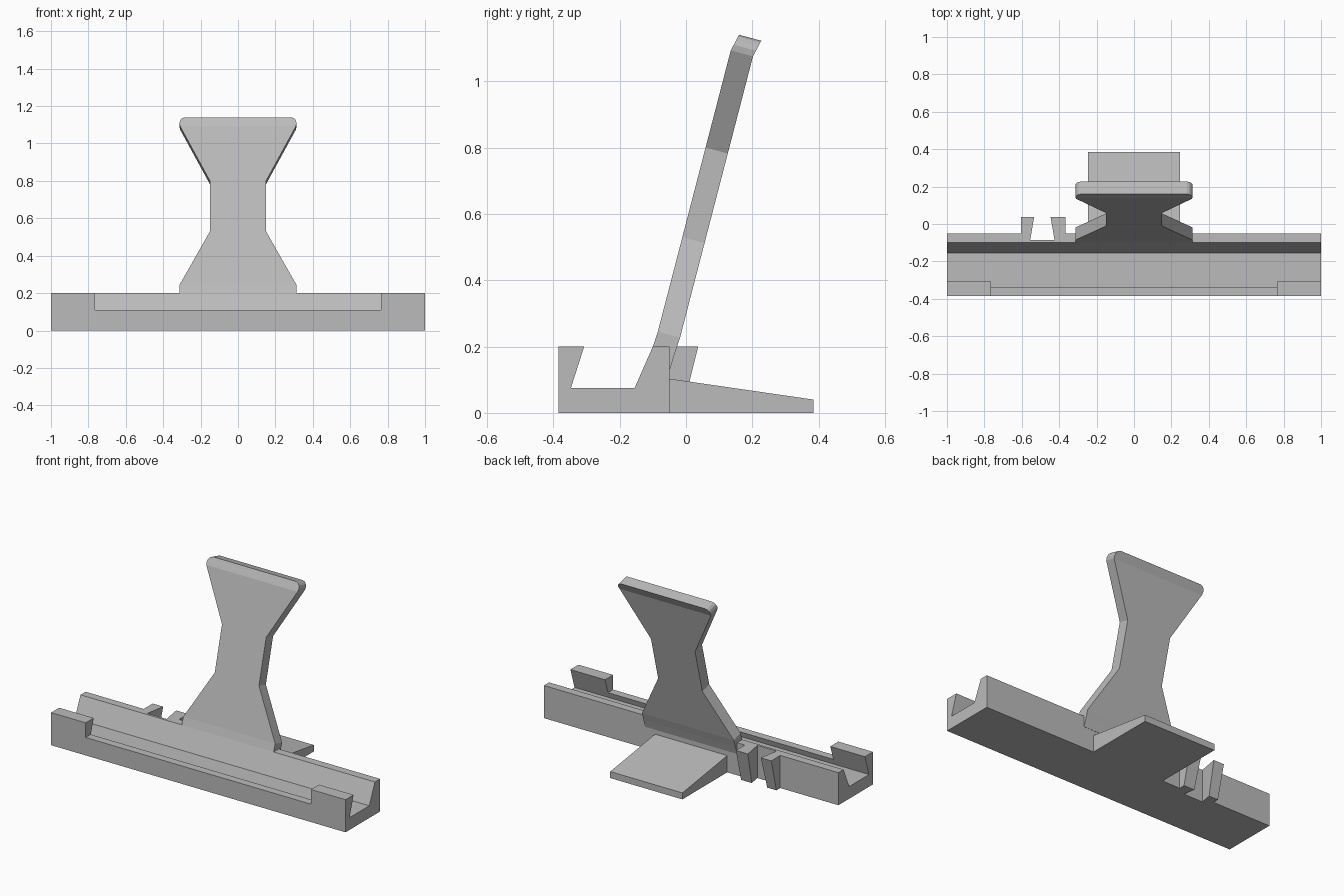
import bpy
import bmesh

cube = bpy.data.objects.get("Cube")
if cube:
    bpy.data.objects.remove(cube, do_unlink=True)

grey = bpy.data.materials.new("plain_grey")
grey.use_nodes = True
colour = (0.5, 0.5, 0.5, 1)
grey.diffuse_color = colour
grey.node_tree.nodes["Principled BSDF"].inputs["Base Color"].default_value = colour


def loft(name, rings, helper=False):
    """Skin a list of point rings into a closed solid."""
    bm = bmesh.new()
    loops = [[bm.verts.new(p) for p in ring] for ring in rings]
    n = len(loops[0])
    for a, b in zip(loops, loops[1:]):
        for i in range(n):
            j = (i + 1) % n
            bm.faces.new((a[i], a[j], b[j], b[i]))
    bm.faces.new(loops[0])
    bm.faces.new(loops[-1])
    bmesh.ops.recalc_face_normals(bm, faces=bm.faces)
    mesh = bpy.data.meshes.new(name)
    bm.to_mesh(mesh)
    bm.free()
    mesh.materials.append(grey)
    obj = bpy.data.objects.new(name, mesh)
    bpy.context.collection.objects.link(obj)
    if helper:
        obj.hide_render = True
        obj.hide_viewport = True
        obj.display_type = 'WIRE'
    return obj


def side_prism(name, profile, x0, x1, helper=False):
    return loft(name, [[(x, y, z) for y, z in profile] for x in (x0, x1)], helper)


def cut(obj, cutter):
    mod = obj.modifiers.new("cut", 'BOOLEAN')
    mod.operation = 'DIFFERENCE'
    mod.solver = 'EXACT'
    mod.object = cutter


# Channel-shaped tray with an undercut front lip
tray = side_prism("tray", [(-0.385, 0), (-0.05, 0), (-0.05, 0.2), (-0.1, 0.2),
                           (-0.155, 0.075), (-0.347, 0.075), (-0.307, 0.2),
                           (-0.385, 0.2)], -1, 1)

# Dovetail clip on the back of the tray
clip = side_prism("cable_clip", [(-0.06, 0), (-0.013, 0), (0.037, 0.2), (-0.06, 0.2)],
                  -0.605, -0.365)

# Cutters for the low middle of the lip and the clip slot
lip_cutter = side_prism("lip_cutter", [(-0.5, 0.11), (-0.25, 0.11), (-0.25, 0.3), (-0.5, 0.3)],
                        -0.765, 0.765, True)
slot = [(-0.555, -0.085), (-0.425, -0.085), (-0.45, 0.06), (-0.53, 0.06)]
slot_cutter = loft("slot_cutter", [[(x, y, z) for x, y in slot] for z in (-0.1, 0.3)], True)
cut(tray, lip_cutter)
cut(tray, slot_cutter)
cut(clip, slot_cutter)

# Sloping rear foot
side_prism("rear_foot", [(-0.06, 0), (0.385, 0), (0.385, 0.04), (-0.05, 0.103), (-0.06, 0.103)],
           -0.245, 0.245)

# Leaning waisted backrest: front y, front z, half width
stations = [(-0.115, 0.15, 0.312), (-0.1, 0.2, 0.312), (-0.085, 0.245, 0.312),
            (-0.011, 0.53, 0.15), (0.059, 0.8, 0.15), (0.135, 1.093, 0.31),
            (0.144, 1.11, 0.313), (0.152, 1.125, 0.308), (0.157, 1.135, 0.298),
            (0.16, 1.14, 0.283)]
rings = []
for y, z, w in stations:
    depth, drop = 0.067, -0.018
    rings.append([(-w, y, z), (w, y, z), (w, y + depth, z + drop), (-w, y + depth, z + drop)])
loft("backrest", rings)
